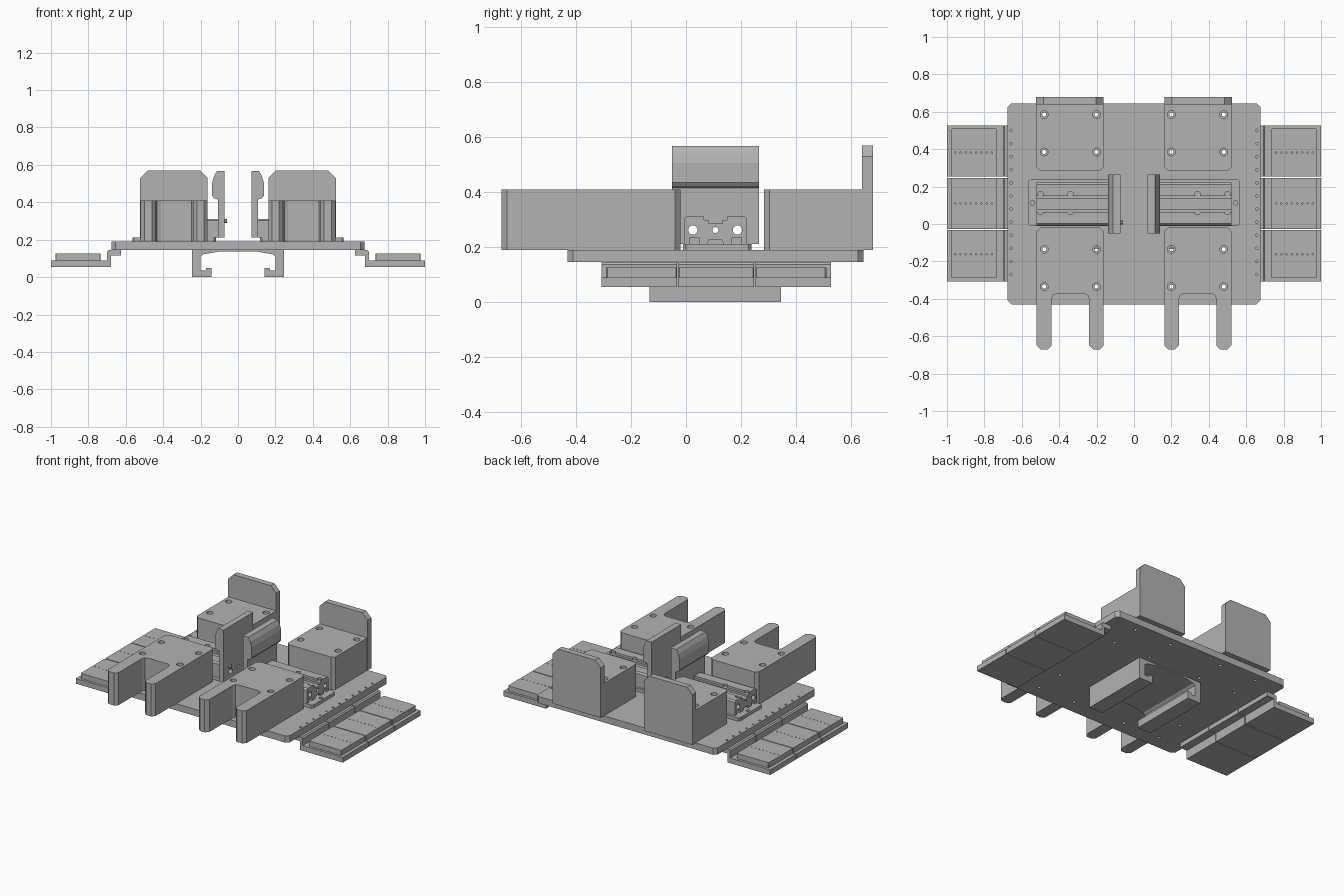
import bpy, bmesh
from mathutils import Matrix, Vector

old = bpy.data.objects.get("Cube")
if old:
    bpy.data.objects.remove(old)

grey = bpy.data.materials.new("machined grey")
grey.use_nodes = True
grey.diffuse_color = (0.45, 0.45, 0.45, 1)
grey.node_tree.nodes["Principled BSDF"].inputs["Base Color"].default_value = (0.45, 0.45, 0.45, 1)


def finish(bm, name):
    bmesh.ops.recalc_face_normals(bm, faces=bm.faces)
    mesh = bpy.data.meshes.new(name)
    bm.to_mesh(mesh)
    bm.free()
    mesh.materials.append(grey)
    obj = bpy.data.objects.new(name, mesh)
    bpy.context.collection.objects.link(obj)
    return obj


def prism(name, pts, axis, lo, hi, side=1):
    """Extrude a 2D profile along an axis; side=-1 mirrors it across x."""
    def place(a, b, t):
        p = {"x": (t, a, b), "y": (a, t, b), "z": (a, b, t)}[axis]
        return Vector((p[0] * side, p[1], p[2]))
    bm = bmesh.new()
    low = [bm.verts.new(place(a, b, lo)) for a, b in pts]
    high = [bm.verts.new(place(a, b, hi)) for a, b in pts]
    bm.faces.new(low)
    bm.faces.new(high)
    n = len(pts)
    for i in range(n):
        j = (i + 1) % n
        bm.faces.new((low[i], low[j], high[j], high[i]))
    return finish(bm, name)


def rect(a0, b0, a1, b1, c=0.015):
    """Rectangle with chamfered corners."""
    return [(a0 + c, b0), (a1 - c, b0), (a1, b0 + c), (a1, b1 - c),
            (a1 - c, b1), (a0 + c, b1), (a0, b1 - c), (a0, b0 + c)]


def drill(obj, holes, axis="z", side=1):
    """Cut round holes, each given as (centre, radius, depth)."""
    bm = bmesh.new()
    turn = Matrix.Rotation(1.5707963, 4, "Y") if axis == "x" else Matrix()
    for (x, y, z), r, depth in holes:
        bmesh.ops.create_cone(bm, cap_ends=True, segments=16, radius1=r, radius2=r,
                              depth=depth, matrix=Matrix.Translation((x * side, y, z)) @ turn)
    cutter = finish(bm, "hole_cutter")
    cutter.hide_render = True
    mod = obj.modifiers.new("holes", "BOOLEAN")
    mod.operation = "DIFFERENCE"
    mod.solver = "EXACT"
    mod.use_self = True
    mod.object = cutter
    bpy.context.view_layer.objects.active = obj
    bpy.ops.object.modifier_apply(modifier=mod.name)
    bpy.data.objects.remove(cutter)


def bores(xs, ys, top):
    """Counterbored through holes on a grid."""
    spots = [(x, y) for x in xs for y in ys]
    return ([((x, y, 0.3), 0.011, 0.6) for x, y in spots]
            + [((x, y, top), 0.021, 0.06) for x, y in spots])


BOLT_X = (0.2, 0.48)
FRONT_Y, REAR_Y = (-0.335, -0.135), (0.385, 0.585)

# Main base plate with bolt holes and rows of small edge holes
base = prism("base_plate", rect(-0.675, -0.43, 0.675, 0.645, 0.02), "z", 0.145, 0.19)
plate_holes = []
for s in (-1, 1):
    plate_holes += [((s * x, y, 0.17), 0.011, 0.2) for x in BOLT_X for y in FRONT_Y + REAR_Y]
    plate_holes += [((s * 0.657, -0.27 + 0.07 * i, 0.19), 0.007, 0.04) for i in range(12)]
drill(base, plate_holes)

# Underside clip channel with hooked feet
half = [(0.245, 0.145), (0.245, 0), (0.142, 0), (0.142, 0.05), (0.17, 0.05), (0.17, 0.035),
        (0.2, 0.035), (0.2, 0.11), (0.185, 0.122), (0.15, 0.128), (0.1, 0.137)]
clip = half + [(-x, z) for x, z in reversed(half)]
prism("mounting_clip", clip, "y", -0.133, 0.345)

for s, word in ((1, "left"), (-1, "right")):
    # Stepped side wings in three sections with a raised pad
    step = [(0.625, 0.145), (0.692, 0.145), (0.7, 0.137), (0.7, 0.09), (1.0, 0.09),
            (1.0, 0.055), (0.68, 0.055), (0.68, 0.115), (0.625, 0.115)]
    cuts = (-0.31, -0.03, 0.25, 0.53)
    gap = 0.003
    for i in range(3):
        prism(f"{word}_wing_{i + 1}", step, "y", cuts[i] + gap, cuts[i + 1] - gap, s)
        y0 = max(cuts[i] + gap, -0.29)
        y1 = min(cuts[i + 1] - gap, 0.51)
        pad = prism(f"{word}_wing_pad_{i + 1}", rect(0.735, y0, 0.977, y1, 0.004),
                    "z", 0.09, 0.125, s)
        dots = [((0.76 + 0.028 * k, (y0 + y1) / 2, 0.125), 0.004, 0.02) for k in range(8)]
        drill(pad, dots, side=s)

    # Forked front block
    c = 0.02
    fork = [(0.163, -0.67 + c), (0.163 + c, -0.67), (0.24 - c, -0.67), (0.24, -0.67 + c),
            (0.24, -0.4), (0.248, -0.38), (0.268, -0.372), (0.412, -0.372), (0.432, -0.38),
            (0.44, -0.4), (0.44, -0.67 + c), (0.44 + c, -0.67), (0.52 - c, -0.67),
            (0.52, -0.67 + c), (0.52, -0.02 - c), (0.52 - c, -0.02),
            (0.163 + c, -0.02), (0.163, -0.02 - c)]
    block = prism(f"{word}_front_fork", fork, "z", 0.19, 0.41, s)
    drill(block, bores(BOLT_X, FRONT_Y, 0.41), side=s)

    # Rear block and its tall stop wall
    body = [(0.163 + c, 0.283), (0.52 - c, 0.283), (0.52, 0.283 + c), (0.52, 0.64),
            (0.163, 0.64), (0.163, 0.283 + c)]
    block = prism(f"{word}_rear_block", body, "z", 0.19, 0.41, s)
    drill(block, bores(BOLT_X, REAR_Y, 0.41), side=s)
    wall = [(0.163, 0.19), (0.523, 0.19), (0.523, 0.53), (0.483, 0.57),
            (0.203, 0.57), (0.163, 0.53)]
    prism(f"{word}_rear_wall", wall, "y", 0.64, 0.68, s)

    # Slide foot plate
    foot = prism(f"{word}_slide_foot", rect(0.118, -0.01, 0.565, 0.238, 0.01),
                 "z", 0.19, 0.212, s)
    drill(foot, [((0.543, 0.113, 0.21), 0.012, 0.03)], side=s)

    # Slide rail: grooved profile, symmetric about its centre line
    mid = 0.107
    right = [(0.012, 0.285), (0.026, 0.285), (0.026, 0.298), (0.042, 0.298), (0.042, 0.312),
             (0.105, 0.312), (0.115, 0.302), (0.115, 0.212), (0.095, 0.212), (0.095, 0.235),
             (0.06, 0.235), (0.06, 0.212), (0.03, 0.212), (0.022, 0.228)]
    profile = [(mid + y, z) for y, z in right] + [(mid - y, z) for y, z in reversed(right)]
    rail = prism(f"{word}_slide_rail", profile, "x", 0.1, 0.522, s)
    bolts = [((x, y, 0.312), 0.015, 0.03) for x in (0.34, 0.5) for y in (0.065, 0.16)]
    drill(rail, bolts, side=s)
    ends = [((0.3, y, 0.262), r, 0.8) for y, r in ((0.025, 0.017), (0.107, 0.011), (0.187, 0.017))]
    drill(rail, ends, "x", s)

    # Gripping jaw with a thick rounded back
    jaw = [(0.072, 0.212), (0.108, 0.212), (0.108, 0.415), (0.128, 0.422), (0.138, 0.435),
           (0.138, 0.505), (0.128, 0.54), (0.112, 0.568), (0.072, 0.568)]
    grip = prism(f"{word}_jaw", jaw, "y", -0.05, 0.265, s)
    drill(grip, [((0.09, y, 0.262), r, 0.2) for (_, y, _), r, _ in ends], "x", s)

# Small stop pin on the right jaw
prism("jaw_stop_pin", rect(-0.002, 0.29, 0.02, 0.312, 0.006), "x", -0.08, -0.058)
